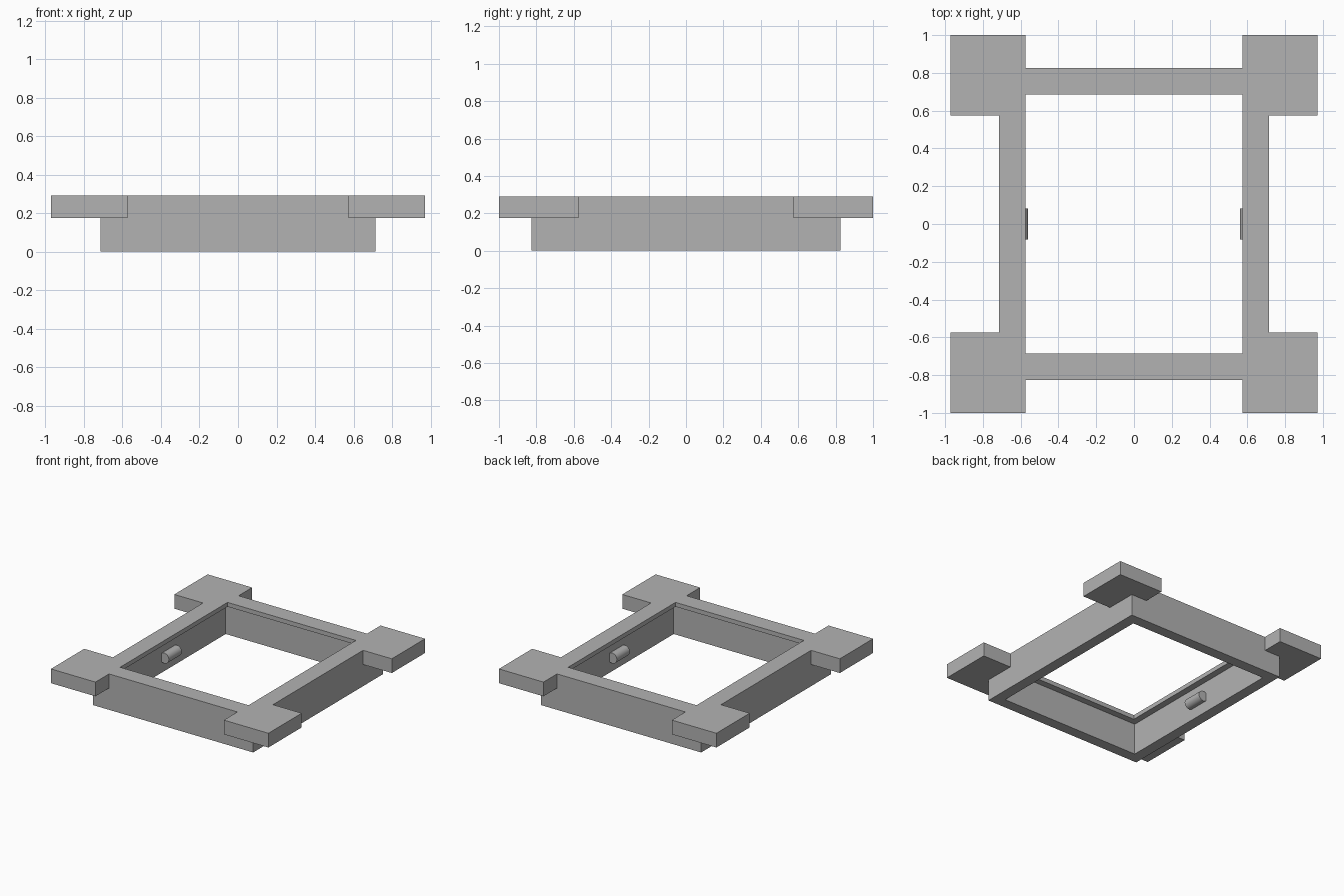
import bpy
import bmesh
import math
from mathutils import Matrix

cube = bpy.data.objects.get("Cube")
if cube:
    bpy.data.objects.remove(cube, do_unlink=True)

TOP = 0.29
HALF_X, HALF_Y = 0.715, 0.827      # outer size of the frame wall
WALL = 0.141                       # wall width at the top lip
RECESS = 0.088                     # wall width below the lip
LIP_Z, PAD_Z = 0.255, 0.175
CORNERS = ((1, 1), (-1, 1), (-1, -1), (1, -1))

grey = bpy.data.materials.new("plain grey")
grey.use_nodes = True
colour = (0.45, 0.45, 0.45, 1)
grey.diffuse_color = colour
grey.node_tree.nodes["Principled BSDF"].inputs["Base Color"].default_value = colour


def make_object(name, bm):
    bmesh.ops.recalc_face_normals(bm, faces=bm.faces)
    mesh = bpy.data.meshes.new(name)
    bm.to_mesh(mesh)
    bm.free()
    mesh.materials.append(grey)
    obj = bpy.data.objects.new(name, mesh)
    bpy.context.collection.objects.link(obj)
    return obj


# Rectangular frame: a wall section with an inward top lip, swept round
section = [(0, 0), (0, TOP), (WALL, TOP), (WALL, LIP_Z), (RECESS, LIP_Z), (RECESS, 0)]
bm = bmesh.new()
loops = [[bm.verts.new((sx * (HALF_X - inset), sy * (HALF_Y - inset), z))
          for sx, sy in CORNERS] for inset, z in section]
for i, low in enumerate(loops):
    high = loops[(i + 1) % len(loops)]
    for j in range(4):
        k = (j + 1) % 4
        bm.faces.new((low[j], low[k], high[k], high[j]))
make_object("frame", bm)

# L-shaped pads wrapped round the outside of each corner
outline = [(HALF_X - WALL, HALF_Y), (HALF_X - WALL, 1), (0.972, 1),
           (0.972, 0.575), (HALF_X, 0.575), (HALF_X, HALF_Y)]
names = ("back_left_pad", "back_right_pad", "front_right_pad", "front_left_pad")
for name, (sx, sy) in zip(names, CORNERS):
    bm = bmesh.new()
    face = bm.faces.new([bm.verts.new((sx * x, sy * y, PAD_Z)) for x, y in outline])
    result = bmesh.ops.extrude_face_region(bm, geom=[face])
    for v in result["geom"]:
        if isinstance(v, bmesh.types.BMVert):
            v.co.z = TOP
    make_object(name, bm)

# Rounded pegs on the inner side walls
for name, side in (("left_peg", 1), ("right_peg", -1)):
    bm = bmesh.new()
    bmesh.ops.create_cone(bm, cap_ends=True, segments=24, radius1=0.042, radius2=0.042,
                          depth=0.165,
                          matrix=Matrix.Translation((side * 0.602, 0, 0.125))
                          @ Matrix.Rotation(math.pi / 2, 4, "X"))
    peg = make_object(name, bm)
    bpy.context.view_layer.objects.active = peg
    peg.select_set(True)
    bpy.ops.object.shade_smooth_by_angle()
    peg.select_set(False)
